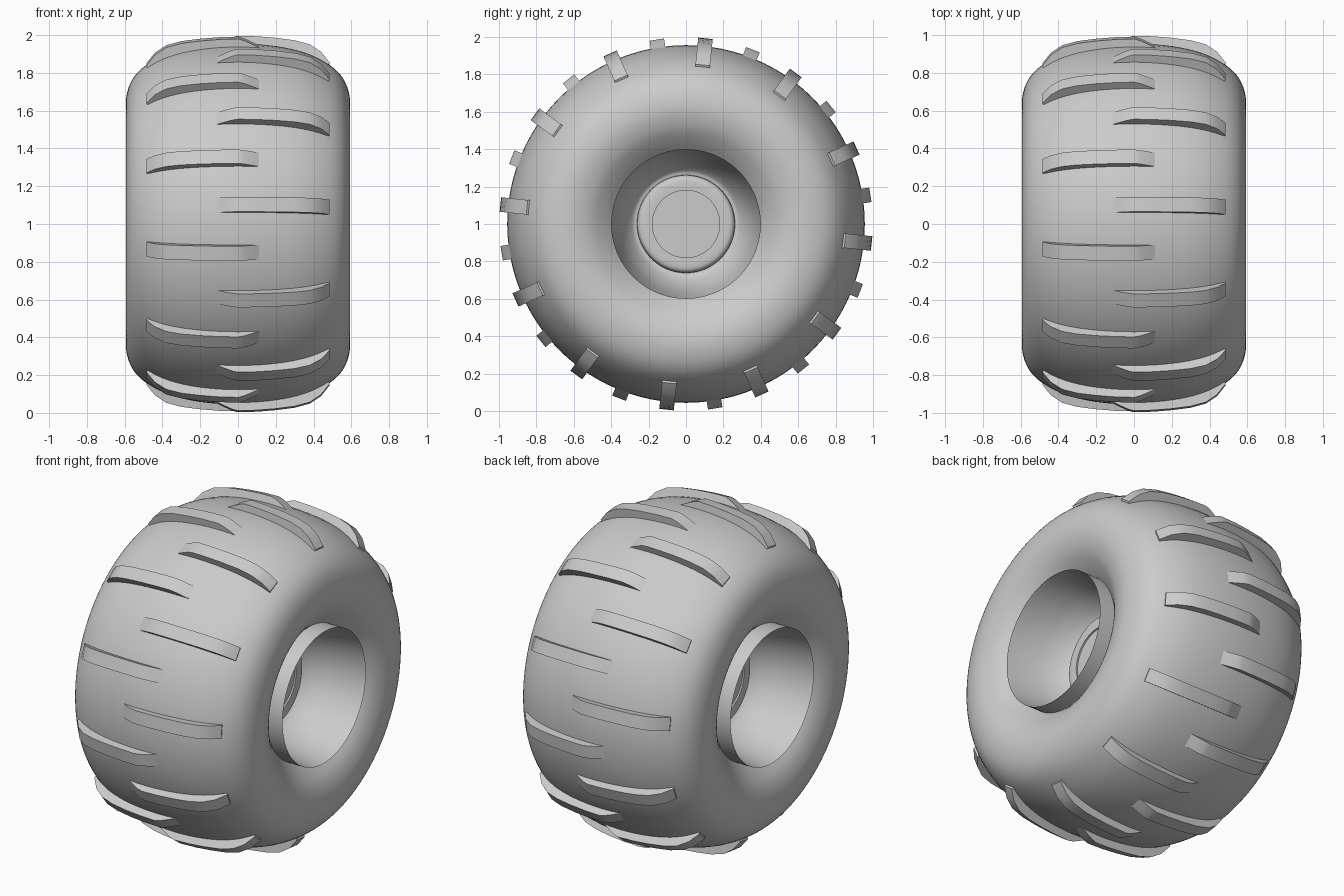
import bpy, bmesh, math
from mathutils import Vector, Matrix

cube = bpy.data.objects.get("Cube")
if cube:
    bpy.data.objects.remove(cube, do_unlink=True)

grey = bpy.data.materials.new("plain_grey")
grey.use_nodes = True
colour = (0.6, 0.6, 0.6, 1.0)
grey.diffuse_color = colour
grey.node_tree.nodes["Principled BSDF"].inputs["Base Color"].default_value = colour

AXLE = Vector((0, 0, 1))


def finish(name, bm, angle):
    bmesh.ops.recalc_face_normals(bm, faces=bm.faces)
    mesh = bpy.data.meshes.new(name)
    bm.to_mesh(mesh)
    bm.free()
    mesh.materials.append(grey)
    obj = bpy.data.objects.new(name, mesh)
    bpy.context.collection.objects.link(obj)
    obj.location = AXLE
    bpy.ops.object.select_all(action='DESELECT')
    obj.select_set(True)
    bpy.context.view_layer.objects.active = obj
    bpy.ops.object.shade_smooth_by_angle(angle=math.radians(angle))
    return obj


def smooth_path(points, steps=4):
    """Catmull-Rom curve through (x, radius) points."""
    p = [Vector(q) for q in points]
    p = [2 * p[0] - p[1]] + p + [2 * p[-1] - p[-2]]
    path = []
    for a, b, c, d in zip(p, p[1:], p[2:], p[3:]):
        for i in range(steps):
            t = i / steps
            path.append(0.5 * (2 * b + (c - a) * t + (2 * a - 5 * b + 4 * c - d) * t ** 2
                               + (3 * b - a - 3 * c + d) * t ** 3))
    return path + [p[-2]]


def lathe(name, path, angle=35, segments=96):
    """Spin an (x, radius) path around the axle."""
    bm = bmesh.new()
    verts = [bm.verts.new((x, r, 0)) for x, r in path]
    edges = [bm.edges.new(pair) for pair in zip(verts, verts[1:])]
    bmesh.ops.spin(bm, geom=verts + edges, cent=(0, 0, 0), axis=(1, 0, 0),
                   angle=math.tau, steps=segments, use_duplicate=False)
    bmesh.ops.remove_doubles(bm, verts=bm.verts, dist=1e-4)
    return finish(name, bm, angle)


# Fat balloon tyre: half section mirrored across the centre line
half = [(0.47, 0.395), (0.52, 0.45), (0.567, 0.52), (0.593, 0.61), (0.586, 0.70),
        (0.55, 0.78), (0.48, 0.845), (0.36, 0.905), (0.2, 0.942), (0, 0.956)]
lathe("tyre", smooth_path(half + [(-x, r) for x, r in half[-2::-1]]))

# Deep dished rims with a raised hub and centre cap
dish = smooth_path([(0.58, 0.40), (0.5, 0.388), (0.42, 0.372), (0.34, 0.35),
                    (0.27, 0.318), (0.225, 0.285), (0.215, 0.262)])
hub = smooth_path([(0.215, 0.262), (0.245, 0.258), (0.26, 0.245), (0.265, 0.22), (0.265, 0.18)])
cap = [(0.255, 0.18), (0.255, 0.0)]
for side, label in ((1, "left"), (-1, "right")):
    path = [(0.42, 0.40)] + dish + hub[1:] + cap
    lathe(label + "_rim", [(side * x, r) for x, r in path])

# Two staggered rings of tread lugs, fading out past the centre line
crown = [(-0.125, 0.944), (-0.07, 0.972), (-0.03, 0.99), (0.0, 0.998), (0.1, 0.995),
         (0.2, 0.987), (0.3, 0.974), (0.38, 0.952), (0.44, 0.912), (0.485, 0.855)]
root = [(0.46, 0.80), (-0.1, 0.88)]
LUGS, HALF_WIDTH = 12, 0.039
for side, label, start in ((1, "left", -6), (-1, "right", 9)):
    bm = bmesh.new()
    for i in range(LUGS):
        turn = Matrix.Rotation(math.radians(start) + math.tau * i / LUGS, 4, 'X')
        outline = [bm.verts.new((side * x, r, -HALF_WIDTH)) for x, r in crown + root]
        base = bm.faces.new(outline)
        grown = bmesh.ops.extrude_face_region(bm, geom=[base], use_keep_orig=True)
        far = [v for v in grown["geom"] if isinstance(v, bmesh.types.BMVert)]
        bmesh.ops.translate(bm, verts=far, vec=(0, 0, 2 * HALF_WIDTH))
        bmesh.ops.transform(bm, matrix=turn, verts=outline + far)
    finish(label + "_tread_lugs", bm, 35)
